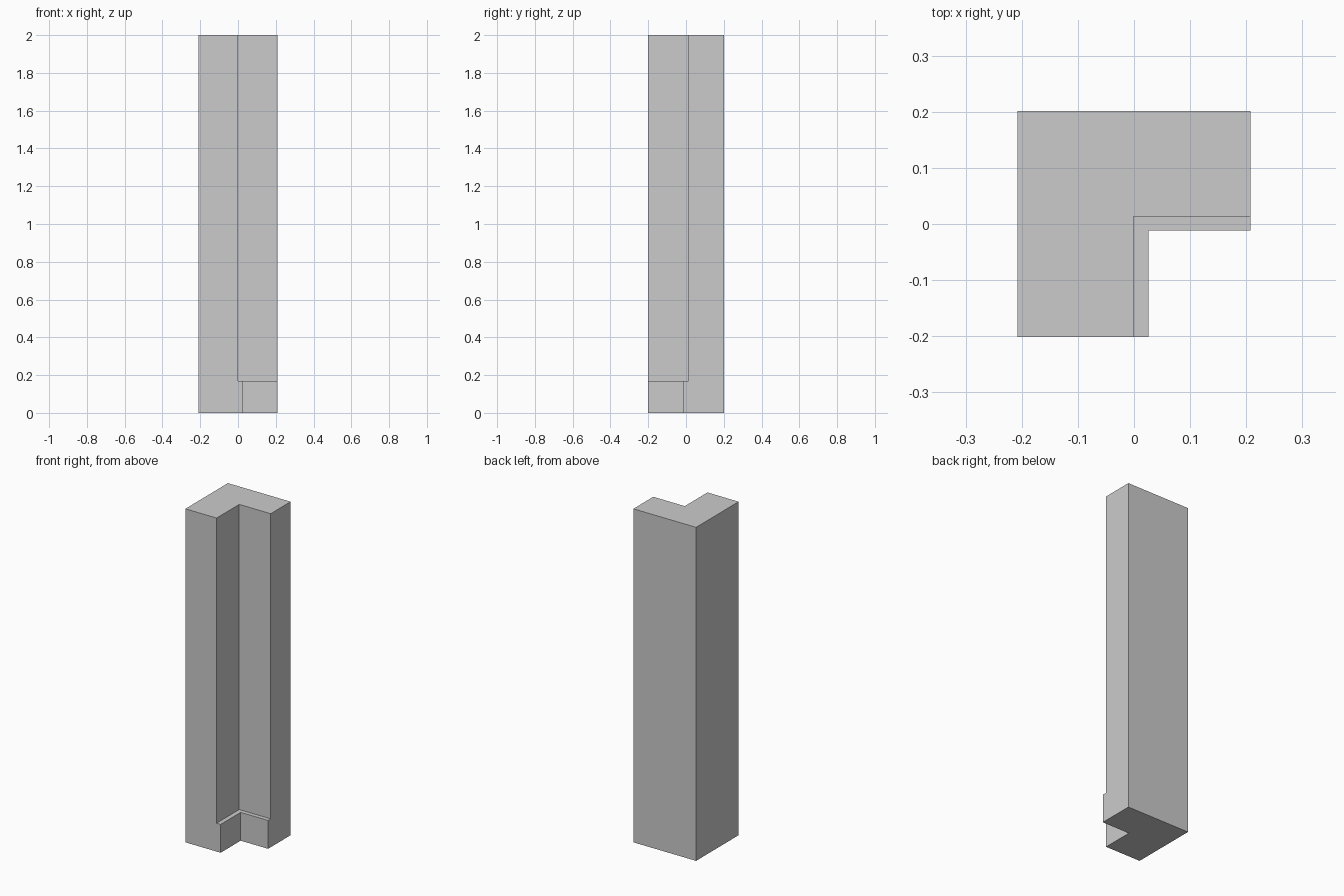
import bpy, bmesh, math

if "Cube" in bpy.data.objects:
    bpy.data.objects.remove(bpy.data.objects["Cube"])

HX, HY = 0.208, 0.2015
TOP, SKIRT = 2.0, 0.17


def l_profile(ix, iy):
    """L-shaped plan with its inner corner at (ix, iy), counter-clockwise."""
    return [(-HX, -HY), (ix, -HY), (ix, iy), (HX, iy), (HX, HY), (-HX, HY)]


wall = l_profile(-0.001, 0.013)
skirting = l_profile(0.026, -0.012)

# Stack of plan outlines: thicker skirting, flat ledge, then the wall
bm = bmesh.new()
rings = [[bm.verts.new((x, y, z)) for x, y in plan]
         for plan, z in ((skirting, 0), (skirting, SKIRT), (wall, SKIRT), (wall, TOP))]
for low, high in zip(rings, rings[1:]):
    for i in range(6):
        j = (i + 1) % 6
        bm.faces.new((low[i], low[j], high[j], high[i]))
bm.faces.new(rings[0][::-1])
bm.faces.new(rings[-1])

# Merge the shared outer corners and clean the flat outer sides
bmesh.ops.remove_doubles(bm, verts=bm.verts[:], dist=1e-5)
bmesh.ops.dissolve_limit(bm, angle_limit=math.radians(1),
                         verts=bm.verts[:], edges=bm.edges[:])
bmesh.ops.recalc_face_normals(bm, faces=bm.faces[:])

mesh = bpy.data.meshes.new("wall_corner")
bm.to_mesh(mesh)
bm.free()
bpy.context.collection.objects.link(bpy.data.objects.new("wall_corner", mesh))
